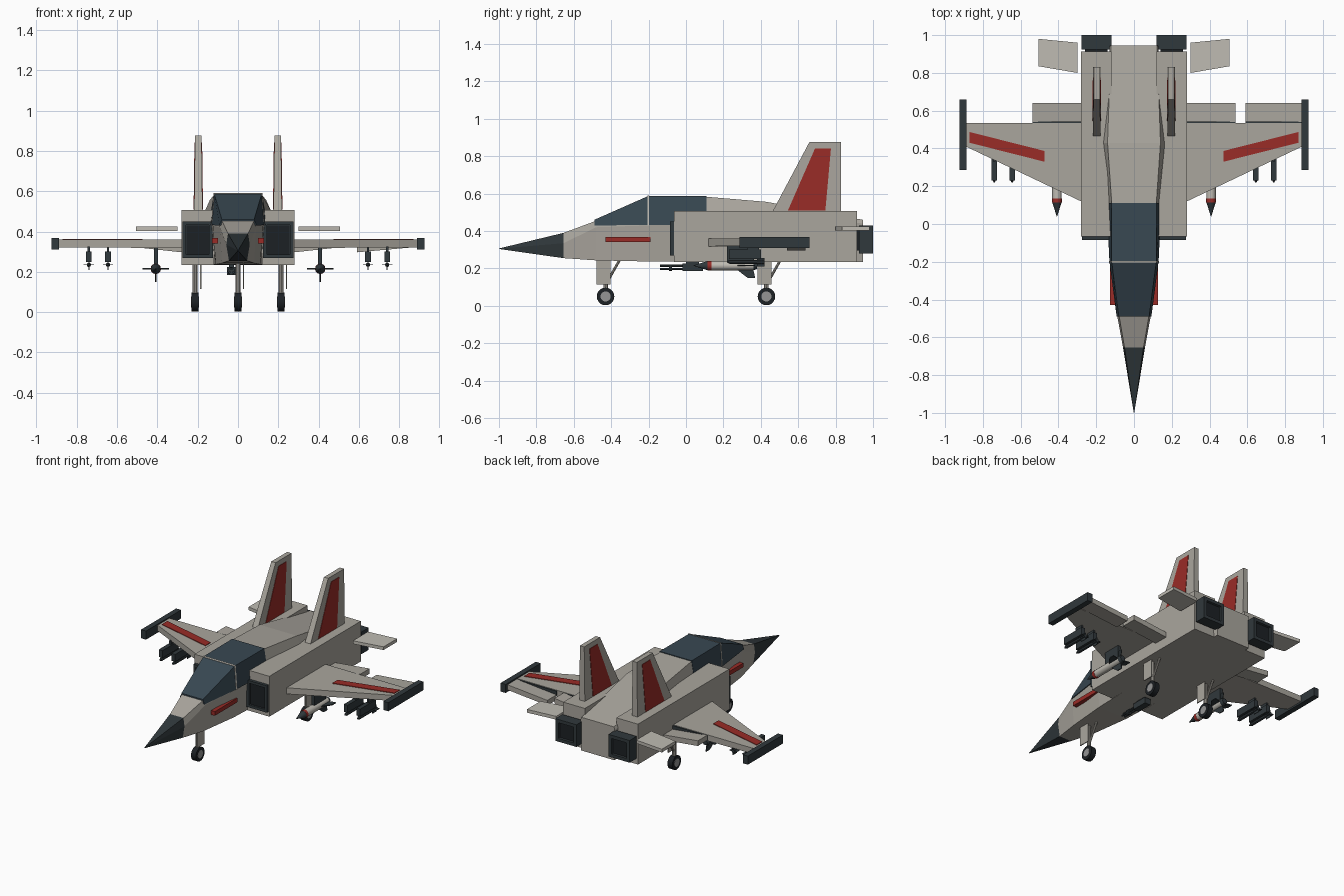
import bpy, bmesh, math
from mathutils import Vector

if "Cube" in bpy.data.objects:
    bpy.data.objects.remove(bpy.data.objects["Cube"])

def mat(name, r, g, b):
    m = bpy.data.materials.new(name)
    m.diffuse_color = (r, g, b, 1)
    m.use_nodes = True
    m.node_tree.nodes["Principled BSDF"].inputs["Base Color"].default_value = m.diffuse_color
    return m

HULL = mat("hull_grey", .40, .38, .34)
LIGHT = mat("light_grey", .52, .50, .45)
DARK = mat("dark", .03, .04, .045)
BLACK = mat("black", .012, .015, .018)
GLASS = mat("glass", .04, .065, .085)
RED = mat("red", .32, .025, .02)
HUB = mat("hub_grey", .3, .3, .3)

def finish(name, bm, m):
    bmesh.ops.recalc_face_normals(bm, faces=bm.faces)
    me = bpy.data.meshes.new(name)
    bm.to_mesh(me)
    bm.free()
    me.materials.append(m)
    ob = bpy.data.objects.new(name, me)
    bpy.context.collection.objects.link(ob)
    return ob

def loft(name, rings, m=HULL):
    """Skin a list of equal-sized rings and cap both ends."""
    bm = bmesh.new()
    vs = [[bm.verts.new(p) for p in r] for r in rings]
    n = len(rings[0])
    for a, b in zip(vs, vs[1:]):
        for i in range(n):
            j = (i + 1) % n
            bm.faces.new((a[i], a[j], b[j], b[i]))
    bm.faces.new(vs[0])
    bm.faces.new(vs[-1])
    return finish(name, bm, m)

def rect(x, y0, y1, z0, z1):
    return [(x, y0, z0), (x, y1, z0), (x, y1, z1), (x, y0, z1)]

def box(name, x0, x1, y0, y1, z0, z1, m=HULL):
    return loft(name, [rect(x0, y0, y1, z0, z1), rect(x1, y0, y1, z0, z1)], m)

def tube(name, p0, p1, r0, r1=None, m=HULL, n=12):
    p0, p1 = Vector(p0), Vector(p1)
    r1 = r0 if r1 is None else r1
    q = (p1 - p0).to_track_quat('Z', 'Y')
    ring = lambda p, r: [p + q @ Vector((r * math.cos(2 * math.pi * i / n),
                                         r * math.sin(2 * math.pi * i / n), 0)) for i in range(n)]
    ob = loft(name, [ring(p0, r0), ring(p1, r1)], m)
    for f in ob.data.polygons:
        f.use_smooth = len(f.vertices) == 4
    ob.data.set_sharp_from_angle(angle=math.radians(35))
    return ob

def duct(name, x0, x1, y_back, y_open, z0, z1, inset, depth):
    """Box with a recessed opening at y_open."""
    r = lambda y, d: [(x0 + d, y, z0 + d), (x1 - d, y, z0 + d), (x1 - d, y, z1 - d), (x0 + d, y, z1 - d)]
    yin = y_open + math.copysign(depth, y_back - y_open)
    loft(name, [r(y_back, 0), r(y_open, 0), r(y_open, inset), r(yin, inset)], DARK)
    yf = yin - math.copysign(.004, y_back - y_open)
    loft(name + "_core", [r(yin, inset + .001), r(yf, inset + .001)], BLACK)

# fuselage: y, top half-width, top z, shoulder half-width, shoulder z, bottom half-width, bottom z
def section(y, a, zt, b, zs, c, zb):
    return [(a, y, zt), (b, y, zs), (c, y, zb), (-c, y, zb), (-b, y, zs), (-a, y, zt)]

nose_base = section(-.655, .05, .39, .058, .335, .045, .255)
loft("fuselage", [nose_base,
                  section(-.48, .08, .455, .09, .42, .08, .243),
                  section(-.2, .115, .58, .125, .43, .11, .237),
                  section(.11, .118, .583, .14, .46, .12, .235),
                  section(.43, .14, .556, .165, .50, .13, .235),
                  section(.945, .122, .46, .128, .44, .125, .235)])
loft("nose_cone", [nose_base, [(x * .02, -1, .305 + (z - .305) * .02) for x, y, z in nose_base]], DARK)

# canopy and its frame
def arch(y, a, zt, b, zb):
    return [(a, y, zt), (b, y, zb), (-b, y, zb), (-a, y, zt)]

loft("canopy", [arch(-.49, .08, .46, .092, .43), arch(-.2, .118, .588, .13, .432),
                arch(.11, .12, .588, .145, .432)], GLASS)
loft("canopy_frame", [arch(-.206, .119, .588, .131, .43), arch(-.197, .121, .592, .133, .43)], LIGHT)

for s, side in ((1, "right"), (-1, "left")):
    def sx(a, b):
        return sorted((s * a, s * b))
    # engine housing with intake and exhaust
    box(side + "_engine_housing", *sx(.118, .28), -.065, .913, .235, .508)
    duct(side + "_intake", *sx(.125, .275), -.06, -.085, .268, .45, .018, .015)
    box(side + "_exhaust_neck", *sx(.14, .26), .90, .93, .295, .415, BLACK)
    duct(side + "_exhaust", *sx(.12, .278), .925, 1.0, .28, .43, .022, .02)

    # wing, stripe, tip rail and flaps
    loft(side + "_wing", [rect(s * .27, .115, .535, .318, .36), rect(s * .9, .415, .535, .322, .36)])
    loft(side + "_wing_stripe", [rect(s * .475, .33, .387, .355, .364),
                                 rect(s * .87, .43, .487, .355, .364)], RED)
    box(side + "_wing_rail", *sx(.888, .925), .285, .66, .31, .368, DARK)
    flaps = [(.278, .537)] + ([(.59, .905)] if s > 0 else [])
    for i, (a, b) in enumerate(flaps):
        loft(f"{side}_flap_{i}", [rect(s * a, .54, .64, .297, .332), rect(s * b, .54, .64, .325, .36)])
        box(f"{side}_flap_hinge_{i}", *sx(a, b), .53, .542, .325, .357, DARK)

    # tail fin with a red panel on both faces
    fin = [(.455, .49), (.66, .876), (.83, .876), (.83, .49)]
    loft(side + "_tail_fin", [[(s * (.197 + d * (.021 if z < .6 else .016)), y, z) for y, z in fin]
                              for d in (-1, 1)])
    panel = [(.545, .51), (.69, .842), (.775, .842), (.745, .51)]
    loft(side + "_fin_panel", [[(s * (.197 + d * (.0235 if z < .6 else .019)), y, z) for y, z in panel]
                               for d in (-1, 1)], RED)

    # tailplane and nose stripe
    loft(side + "_tailplane", [rect(s * .30, .80, .96, .402, .424), rect(s * .505, .835, .98, .402, .424)], LIGHT)
    box(side + "_nose_stripe", *sx(.10, .128), -.43, -.19, .34, .368, RED)

    # large missile
    x, z = s * .408, .215
    tube(side + "_missile_tip", (x, .04, z), (x, .115, z), .001, .025, DARK)
    tube(side + "_missile_red_band", (x, .115, z), (x, .135, z), .026, None, RED)
    tube(side + "_missile_body", (x, .135, z), (x, .36, z), .025, None, LIGHT)
    tube(side + "_missile_tail", (x, .36, z), (x, .38, z), .025, .018, DARK)
    box(side + "_missile_pylon", x - .01, x + .01, .22, .345, .235, .32, DARK)
    out = [(.02, .27), (.066, .33), (.066, .37), (.02, .36)]
    for k in range(4):
        c, q = math.cos(k * math.pi / 2), math.sin(k * math.pi / 2)
        loft(f"{side}_missile_fin_{k}", [[(x + c * r - q * t, y, z + q * r + c * t) for r, y in out]
                                         for t in (-.003, .003)], DARK)

    # pair of small missiles
    for i, px in enumerate((.645, .74)):
        x, z = s * px, .235
        tube(f"{side}_small_missile_{i}", (x, .235, z), (x, .42, z), .011, None, DARK, 8)
        tube(f"{side}_small_missile_tip_{i}", (x, .22, z), (x, .235, z), .003, .011, DARK, 8)
        box(f"{side}_small_pylon_{i}", x - .014, x + .014, .23, .40, .25, .30, DARK)
        box(f"{side}_small_mount_{i}", x - .006, x + .006, .33, .39, .30, .325, DARK)
        box(f"{side}_small_fin_flat_{i}", x - .026, x + .026, .38, .42, z - .002, z + .002, DARK)
        box(f"{side}_small_fin_tall_{i}", x - .002, x + .002, .38, .42, z - .026, z + .02, DARK)

# landing gear
for name, x, y in (("nose", 0, -.43), ("left", -.213, .43), ("right", .213, .43)):
    tube(name + "_wheel", (x - .018, y, .05), (x + .018, y, .05), .047, None, BLACK, 20)
    tube(name + "_wheel_hub", (x - .02, y, .05), (x + .02, y, .05), .027, None, HUB, 20)
    tube(name + "_gear_strut", (x, y, .05), (x, y, .25), .013, None, HULL, 10)
    tube(name + "_gear_brace", (x, y + .01, .13), (x, y + .075, .245), .007, None, HULL, 8)
    box(name + "_gear_door", x + .025, x + .031, y - .048, y + .026, .115, .245)

# belly gun
box("gun_body", -.055, -.012, -.02, .09, .185, .225, DARK)
box("gun_mount", -.045, -.02, 0, .07, .22, .24, DARK)
for i in range(3):
    a = i * 2 * math.pi / 3 + math.pi / 2
    gx, gz = -.033 + .011 * math.cos(a), .203 + .011 * math.sin(a)
    tube(f"gun_barrel_{i}", (gx, -.14, gz), (gx, -.02, gz), .006, None, DARK, 8)
tube("gun_clamp", (-.033, -.09, .203), (-.033, -.075, .203), .019, None, DARK, 10)
